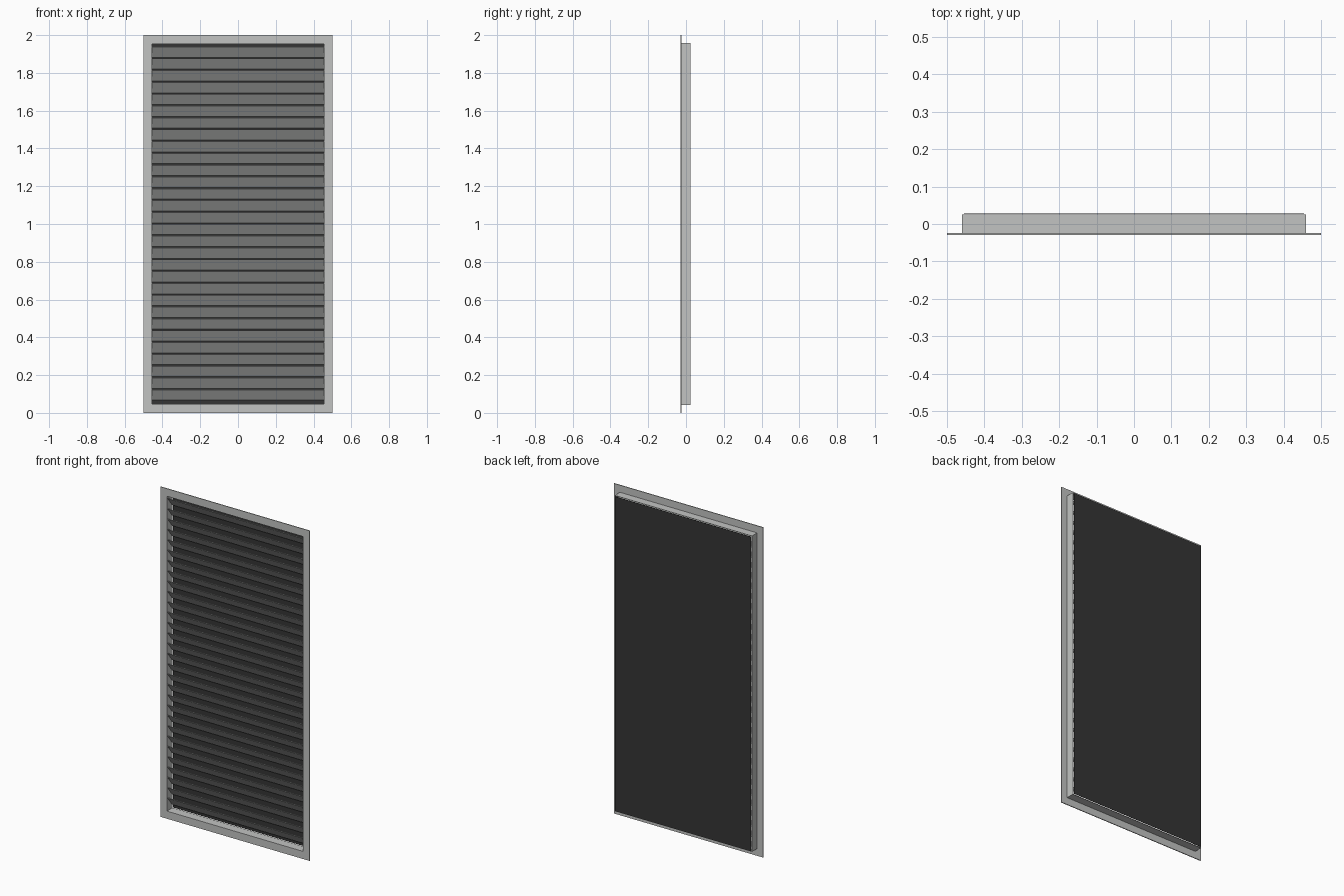
import bpy
import bmesh
from math import radians
from mathutils import Matrix, Vector

if "Cube" in bpy.data.objects:
    bpy.data.objects.remove(bpy.data.objects["Cube"])


def material(name, color):
    mat = bpy.data.materials.new(name)
    mat.use_nodes = True
    mat.diffuse_color = color
    mat.node_tree.nodes["Principled BSDF"].inputs["Base Color"].default_value = color
    return mat


silver = material("silver grey", (0.54, 0.55, 0.54, 1))
black = material("charcoal", (0.035, 0.035, 0.035, 1))
MID = 1.0  # height of the panel centre


def finish(name, bm, mat):
    bmesh.ops.recalc_face_normals(bm, faces=bm.faces)
    mesh = bpy.data.meshes.new(name)
    bm.to_mesh(mesh)
    bm.free()
    mesh.materials.append(mat)
    obj = bpy.data.objects.new(name, mesh)
    bpy.context.collection.objects.link(obj)
    return obj


def box(name, size, centre, mat, tilt=0):
    bm = bmesh.new()
    place = (Matrix.Translation(centre) @ Matrix.Rotation(radians(tilt), 4, "X")
             @ Matrix.Diagonal(Vector(size).to_4d()))
    bmesh.ops.create_cube(bm, size=1, matrix=place)
    return finish(name, bm, mat)


def ring(name, outer, inner, front, back, mat):
    """Rectangular frame; outer and inner are half width and half height."""
    bm = bmesh.new()
    loops = []
    for (w, h), y in ((outer, front), (outer, back), (inner, back), (inner, front)):
        corners = ((-w, -h), (w, -h), (w, h), (-w, h))
        loops.append([bm.verts.new((x, y, MID + z)) for x, z in corners])
    for i in range(4):
        a, b = loops[i], loops[(i + 1) % 4]
        for j in range(4):
            k = (j + 1) % 4
            bm.faces.new((a[j], a[k], b[k], b[j]))
    return finish(name, bm, mat)


# Front flange and the collar behind it
opening = (0.456, 0.954)
ring("front_flange", (0.5, 1.0), opening, -0.029, -0.024, silver)
ring("collar", (0.46, 0.957), opening, -0.024, 0.025, silver)

# Slats lean so that the front edge is the upper one
for i in range(30):
    box(f"slat_{i + 1}", (0.912, 0.07, 0.003), (0, 0, 0.0957 + 0.0626 * i), silver, tilt=-52)

# Dark screen just clear of the collar
box("back_screen", (0.91, 0.001, 1.906), (0, 0.0285, MID), black)
